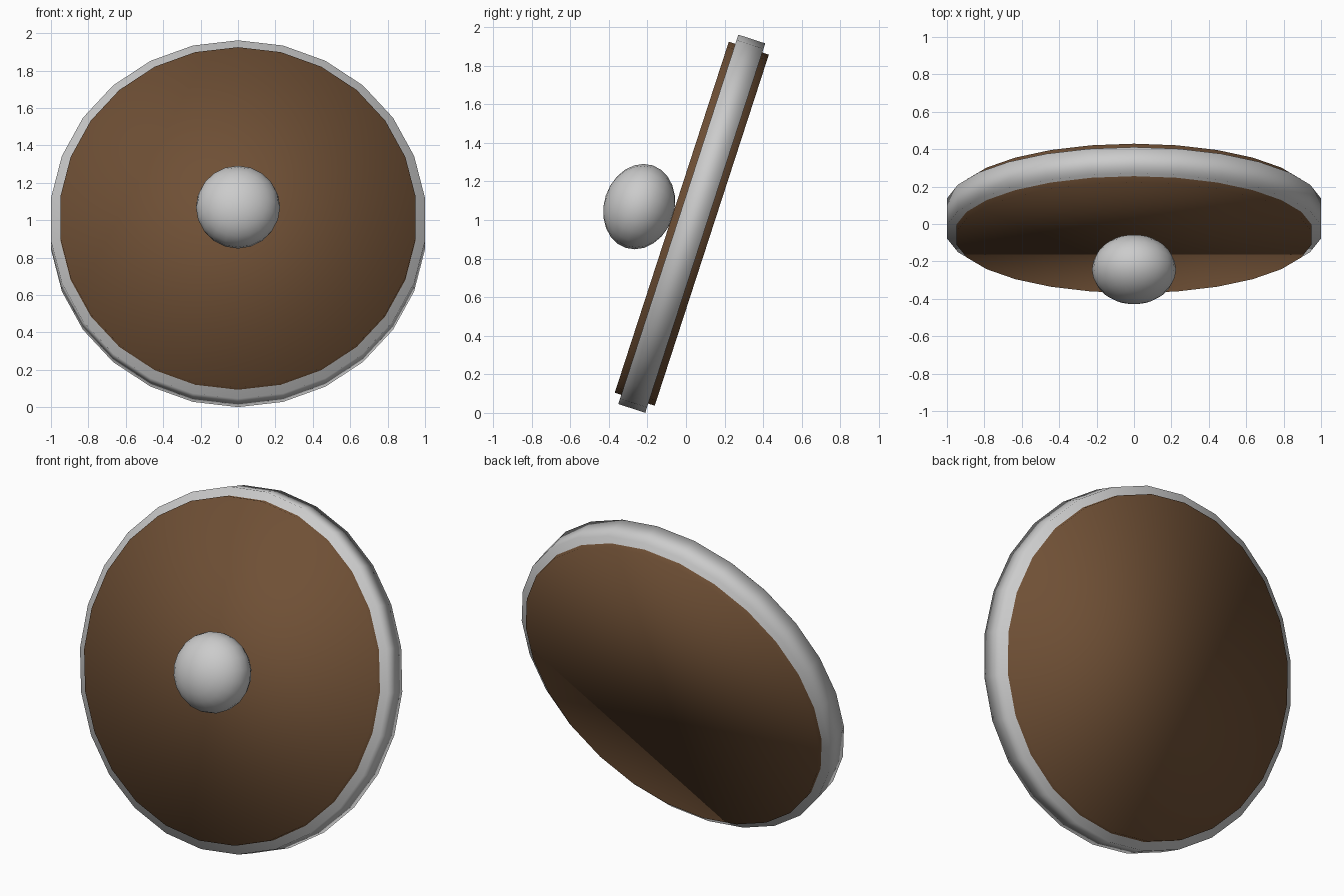
import bpy
from math import radians, sin, cos
from mathutils import Vector

if "Cube" in bpy.data.objects:
    bpy.data.objects.remove(bpy.data.objects["Cube"])

TILT = radians(72)                                  # disc axis leans up by 18 degrees
AXIS = Vector((0, -sin(TILT), cos(TILT)))           # direction the shield faces
CENTRE = Vector((0, 0.03, 0.981))
SIDES = 26

wood = bpy.data.materials.new("brown_wood")
wood.diffuse_color = (0.16, 0.08, 0.036, 1)
wood.use_nodes = True
wood.node_tree.nodes["Principled BSDF"].inputs["Base Color"].default_value = wood.diffuse_color


def finish(name, material=None):
    obj = bpy.context.object
    obj.name = name
    obj.rotation_euler = (TILT, 0, 0)
    bpy.ops.object.shade_smooth()
    if material:
        obj.data.materials.append(material)
    return obj


def disc(name, radius, depth, material=None):
    bpy.ops.mesh.primitive_cylinder_add(vertices=SIDES, radius=radius, depth=depth,
                                        location=CENTRE)
    return finish(name, material)


# Wooden board, slightly thicker than the metal band around it
disc("board", 0.957, 0.218, wood)
disc("rim", 1.007, 0.147)

# Flattened metal boss on the front
bpy.ops.mesh.primitive_uv_sphere_add(segments=20, ring_count=12, radius=0.225,
                                     location=CENTRE + AXIS * 0.287)
boss = finish("boss")
boss.scale = (1, 1, 0.81)
